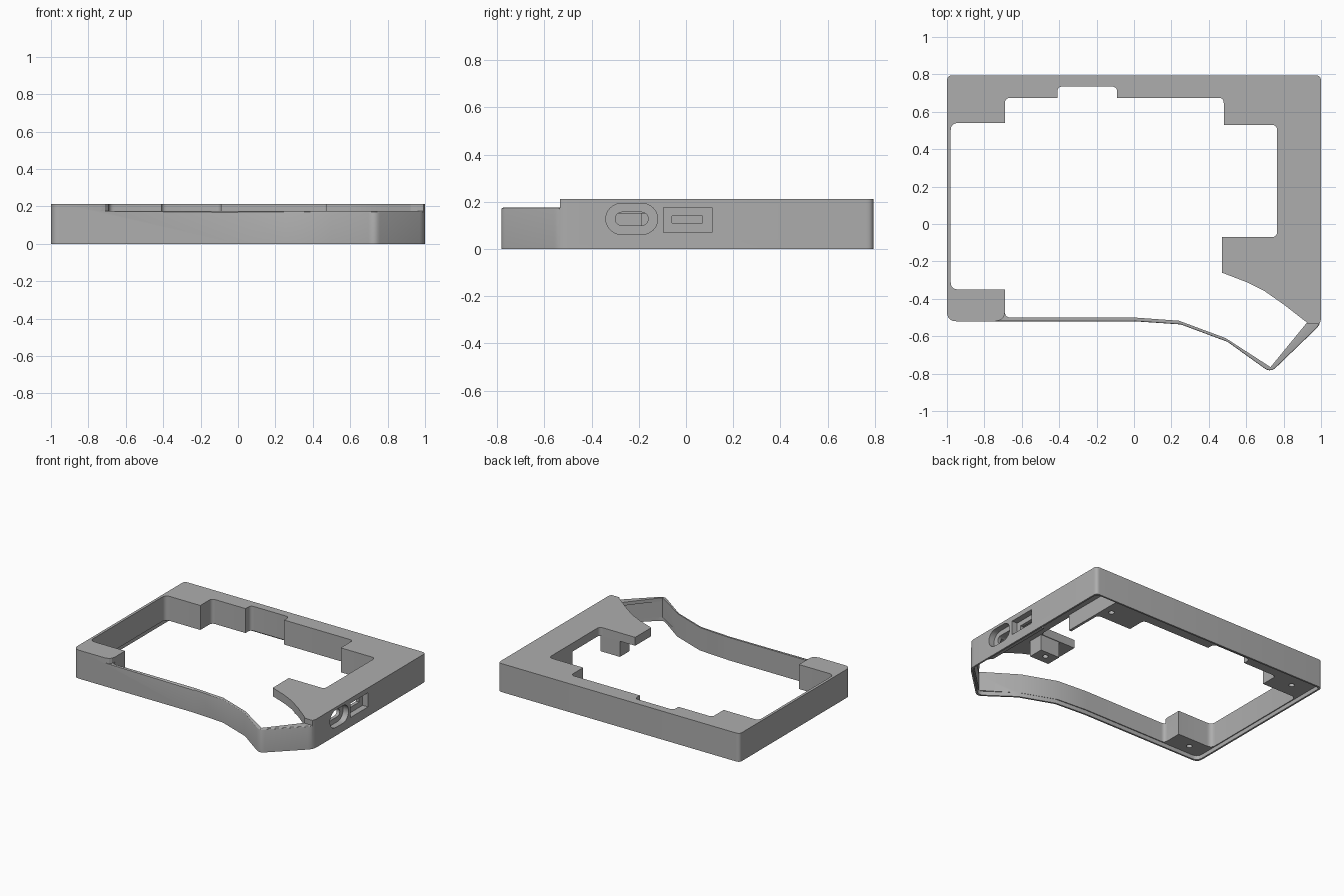
import bpy, bmesh, math
from mathutils import Vector

if "Cube" in bpy.data.objects:
    bpy.data.objects.remove(bpy.data.objects["Cube"])

grey = bpy.data.materials.new("plain grey")
grey.diffuse_color = (0.42, 0.42, 0.42, 1)
grey.use_nodes = True
grey.node_tree.nodes["Principled BSDF"].inputs["Base Color"].default_value = grey.diffuse_color


def rounded(pts):
    """Fillet the corners given as (x, y, radius); a plain (x, y) stays sharp."""
    out, n = [], len(pts)
    for i, p in enumerate(pts):
        c = Vector(p[:2])
        if len(p) < 3:
            out.append(c)
            continue
        u = (Vector(pts[i - 1][:2]) - c).normalized()
        v = (Vector(pts[(i + 1) % n][:2]) - c).normalized()
        a, b = c + u * p[2], c + v * p[2]
        for k in range(6):
            t = k / 5
            out.append(a * (1 - t) ** 2 + c * 2 * t * (1 - t) + b * t * t)
    return out


def inset(pts, d):
    """Move every side of a clockwise outline inwards by d."""
    out, n = [], len(pts)
    for i, p in enumerate(pts):
        c = Vector(p[:2])
        u = (c - Vector(pts[i - 1][:2])).normalized()
        v = (Vector(pts[(i + 1) % n][:2]) - c).normalized()
        nu, nv = Vector((u.y, -u.x)), Vector((v.y, -v.x))
        q = c + (nu + nv) * d / (1 + nu.dot(nv))
        out.append((q.x, q.y) + tuple(p[2:]))
    return out


def prism(name, pts, lo, hi, axis="z"):
    """Extrude an outline along z, or along x for outlines in (y, z)."""
    bm = bmesh.new()
    place = (lambda p, h: (p[0], p[1], h)) if axis == "z" else (lambda p, h: (h, p[0], p[1]))
    a = [bm.verts.new(place(p, lo)) for p in pts]
    b = [bm.verts.new(place(p, hi)) for p in pts]
    bm.faces.new(a)
    bm.faces.new(b)
    for i in range(len(a)):
        j = (i + 1) % len(a)
        bm.faces.new((a[i], a[j], b[j], b[i]))
    bmesh.ops.recalc_face_normals(bm, faces=bm.faces)
    me = bpy.data.meshes.new(name)
    bm.to_mesh(me)
    bm.free()
    me.materials.append(grey)
    ob = bpy.data.objects.new(name, me)
    bpy.context.collection.objects.link(ob)
    return ob


def combine(target, tool, op="DIFFERENCE"):
    m = target.modifiers.new("cut", "BOOLEAN")
    m.operation, m.object, m.solver = op, tool, "EXACT"
    bpy.context.view_layer.objects.active = target
    bpy.ops.object.modifier_apply(modifier=m.name)
    bpy.data.objects.remove(tool)


def box(y0, y1, z0, z1):
    return [(y0, z0), (y1, z0), (y1, z1), (y0, z1)]


def stadium(y0, y1, z0, z1):
    r, zc = (z1 - z0) / 2, (z0 + z1) / 2
    pts = []
    for c, s in ((y1 - r, -90), (y0 + r, 90)):
        for k in range(13):
            t = math.radians(s + k * 15)
            pts.append((c + r * math.cos(t), zc + r * math.sin(t)))
    return pts


# Outer shell
outer = [(-1, .795, .03), (1, .795, .03), (1, -.535, .04), (.73, -.795, .04), (.5, -.63),
         (.25, -.537), (0, -.52), (-1, -.52, .05)]
frame = prism("case_frame", rounded(outer), 0, .213)

# Large stepped opening
opening = [(-.98, .54, .04), (-.69, .54), (-.69, .675, .03), (-.41, .675), (-.41, .735, .03),
           (-.09, .735, .03), (-.09, .675), (.48, .675, .03), (.48, .53), (.765, .53, .03),
           (.765, -.07, .03), (.47, -.07), (.47, -.26), (.6, -.31), (.7, -.36), (.8, -.43),
           (.925, -.527), (.73, -.765), (.49, -.61), (.24, -.517), (0, -.5), (-.69, -.5, .03),
           (-.69, -.35), (-.98, -.35, .04)]
combine(frame, prism("opening", rounded(opening), -.1, .4))

# Lower front wall
step = [(-.74, -.9), (-.74, -.52), (-.71, -.512), (-.695, -.495), (-.69, -.47), (-.69, -.4),
        (.6, -.4), (.93, -.535), (1.1, -.535), (1.1, -.9)]
combine(frame, prism("step", step, .175, .4))

# Hollow beneath the right-hand top plate
hollow = [(.46, -.06), (.755, -.06), (.755, .25), (.785, .25), (.785, .775), (.98, .775),
          (.98, .16), (.93, .16), (.93, -.38), (.97, -.42), (.97, -.535), (.73, -.765),
          (.6, -.6), (.46, -.45)]
combine(frame, prism("hollow", hollow, -.1, .15))

# Screw post under the tab
combine(frame, prism("post", [(.6, -.19), (.76, -.19), (.76, -.075), (.6, -.075)], .03, .16), "UNION")

# Shallow recess for the base plate
combine(frame, prism("recess", rounded(inset(outer, .013)), -.1, .03))

# Screw holes
for x, y in ((-.85, .65), (-.85, -.43), (.72, .62), (.68, -.125)):
    ring = [(x + .02 * math.cos(k * math.pi / 8), y + .02 * math.sin(k * math.pi / 8)) for k in range(16)]
    combine(frame, prism("screw_hole", ring, -.1, .13))

# Ports in the right wall: wide pocket, then narrow slot through
for pts, x0 in ((stadium(-.34, -.12, .062, .193), .955), (stadium(-.30, -.16, .1, .156), .9),
                (box(-.095, .11, .07, .176), .955), (box(-.06, .07, .11, .14), .9)):
    combine(frame, prism("port", pts, x0, 1.1, "x"))

# Softened outer top edge of the front wall
bm = bmesh.new()
bm.from_mesh(frame.data)
edges = []
for e in bm.edges:
    if len(e.link_faces) == 2 and e.is_convex and all(abs(v.co.z - .175) < 1e-4 for v in e.verts):
        if min(f.normal.y for f in e.link_faces) < -.3:
            edges.append(e)
bmesh.ops.bevel(bm, geom=edges, offset=.01, segments=3, profile=.5, affect="EDGES", clamp_overlap=True)
bm.to_mesh(frame.data)
bm.free()

bpy.ops.object.select_all(action="DESELECT")
frame.select_set(True)
bpy.context.view_layer.objects.active = frame
bpy.ops.object.shade_smooth_by_angle(angle=math.radians(25))
